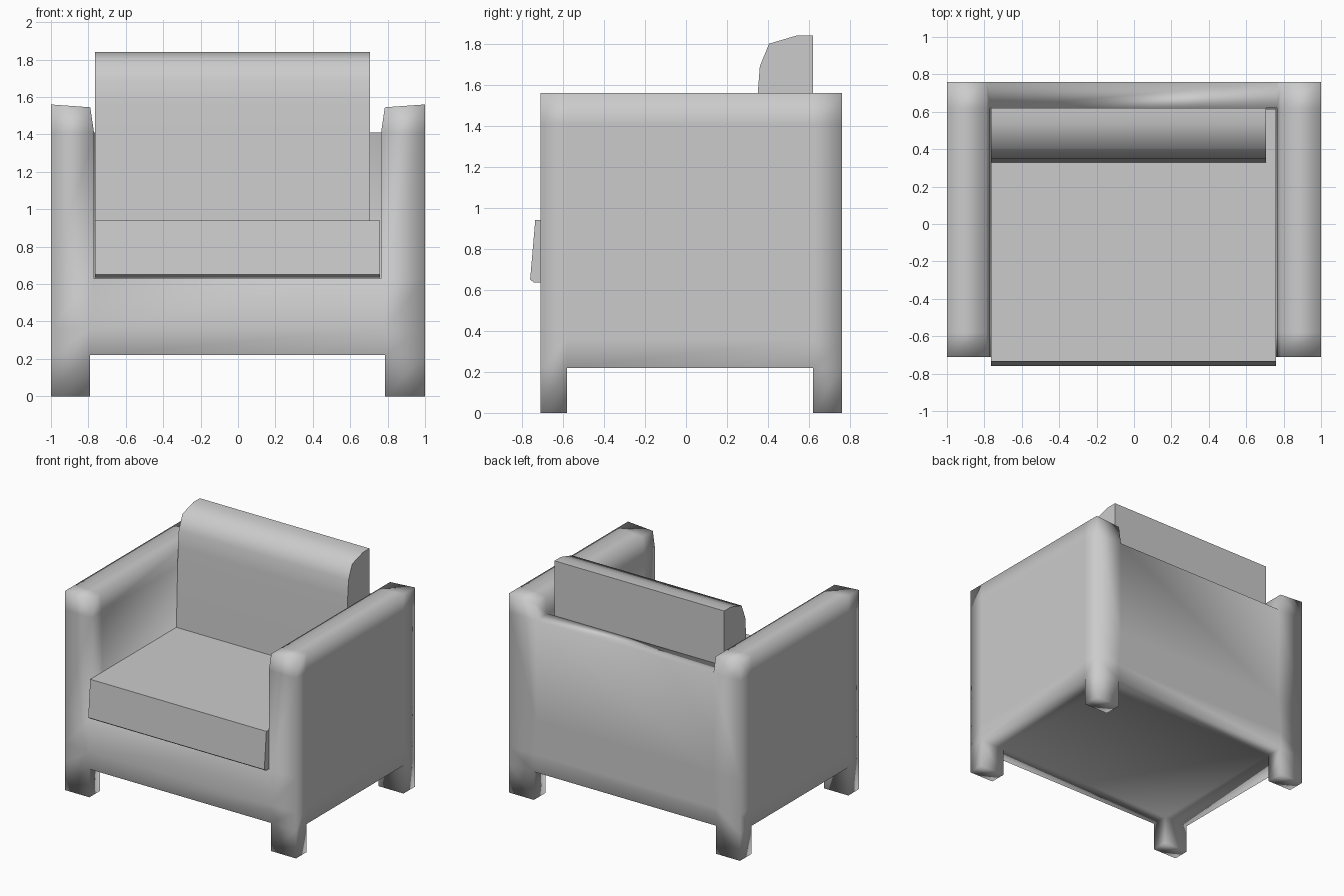
import bpy, bmesh

cube = bpy.data.objects.get("Cube")
if cube:
    bpy.data.objects.remove(cube, do_unlink=True)

fabric = bpy.data.materials.new("grey fabric")
fabric.use_nodes = True
grey = (0.6, 0.6, 0.6, 1)
fabric.diffuse_color = grey
fabric.node_tree.nodes["Principled BSDF"].inputs["Base Color"].default_value = grey


def finish(name, bm, smooth_angle=None):
    """Turn a bmesh into a smooth shaded object."""
    bmesh.ops.recalc_face_normals(bm, faces=bm.faces)
    mesh = bpy.data.meshes.new(name)
    bm.to_mesh(mesh)
    bm.free()
    mesh.materials.append(fabric)
    obj = bpy.data.objects.new(name, mesh)
    bpy.context.collection.objects.link(obj)
    bpy.ops.object.select_all(action='DESELECT')
    obj.select_set(True)
    bpy.context.view_layer.objects.active = obj
    if smooth_angle is None:
        bpy.ops.object.shade_smooth()
    else:
        bpy.ops.object.shade_smooth_by_angle(angle=smooth_angle)
    return obj


def block_shell(cuts, filled):
    """Outer skin of the filled cells in a grid of blocks."""
    bm = bmesh.new()
    verts = {}

    def vert(key):
        if key not in verts:
            verts[key] = bm.verts.new([cuts[a][key[a]] for a in range(3)])
        return verts[key]

    for cell in filled:
        for axis in range(3):
            for side in (0, 1):
                neighbour = list(cell)
                neighbour[axis] += 2 * side - 1
                if tuple(neighbour) in filled:
                    continue
                u, v = (axis + 1) % 3, (axis + 2) % 3
                ring = []
                for du, dv in ((0, 0), (1, 0), (1, 1), (0, 1)):
                    key = list(cell)
                    key[axis] += side
                    key[u] += du
                    key[v] += dv
                    ring.append(vert(tuple(key)))
                bm.faces.new(ring)
    return bm


def cushion(name, profile, x0, x1):
    """Side profile in (y, z) extruded from x0 to x1."""
    bm = bmesh.new()
    face = bm.faces.new([bm.verts.new((x0, y, z)) for y, z in profile])
    out = bmesh.ops.extrude_face_region(bm, geom=[face])
    moved = [g for g in out["geom"] if isinstance(g, bmesh.types.BMVert)]
    bmesh.ops.translate(bm, verts=moved, vec=(x1 - x0, 0, 0))
    return finish(name, bm, 0.9)


# Frame: four legs, two arms, back panel and seat base in one skin
cuts = ([-1, -0.79, 0.785, 1], [-0.71, -0.58, 0.62, 0.76],
        [0, 0.22, 0.36, 0.63, 1.41, 1.56])
LEGS, BASE, ARM_TOP = 0, (1, 2), 4
filled = set()
for i in range(3):
    for j in range(3):
        for k in range(5):
            arm = i != 1
            if k == LEGS:
                solid = arm and j != 1
            elif k in BASE:
                solid = True
            elif k == ARM_TOP:
                solid = arm
            else:
                solid = arm or j == 2
            if solid:
                filled.add((i, j, k))
frame = block_shell(cuts, filled)

# Slope the arm tops inward and thicken the arms below them
for v in frame.verts:
    if abs(v.co.x) < 0.9:
        if v.co.z > 1.5:
            v.co.z -= 0.015
        elif v.co.z > 0.6:
            v.co.x -= 0.02 if v.co.x > 0 else -0.02
finish("armchair_frame", frame)

# Seat cushion with a sloping front
cushion("seat_cushion", [(-0.74, 0.635), (-0.76, 0.65), (-0.735, 0.94),
                         (0.615, 0.94), (0.615, 0.635)], -0.765, 0.76)

# Back cushion with a rounded upper front
cushion("back_cushion", [(0.33, 0.94), (0.35, 1.56), (0.36, 1.69),
                         (0.405, 1.8), (0.54, 1.84), (0.62, 1.84),
                         (0.62, 0.94)], -0.765, 0.705)
